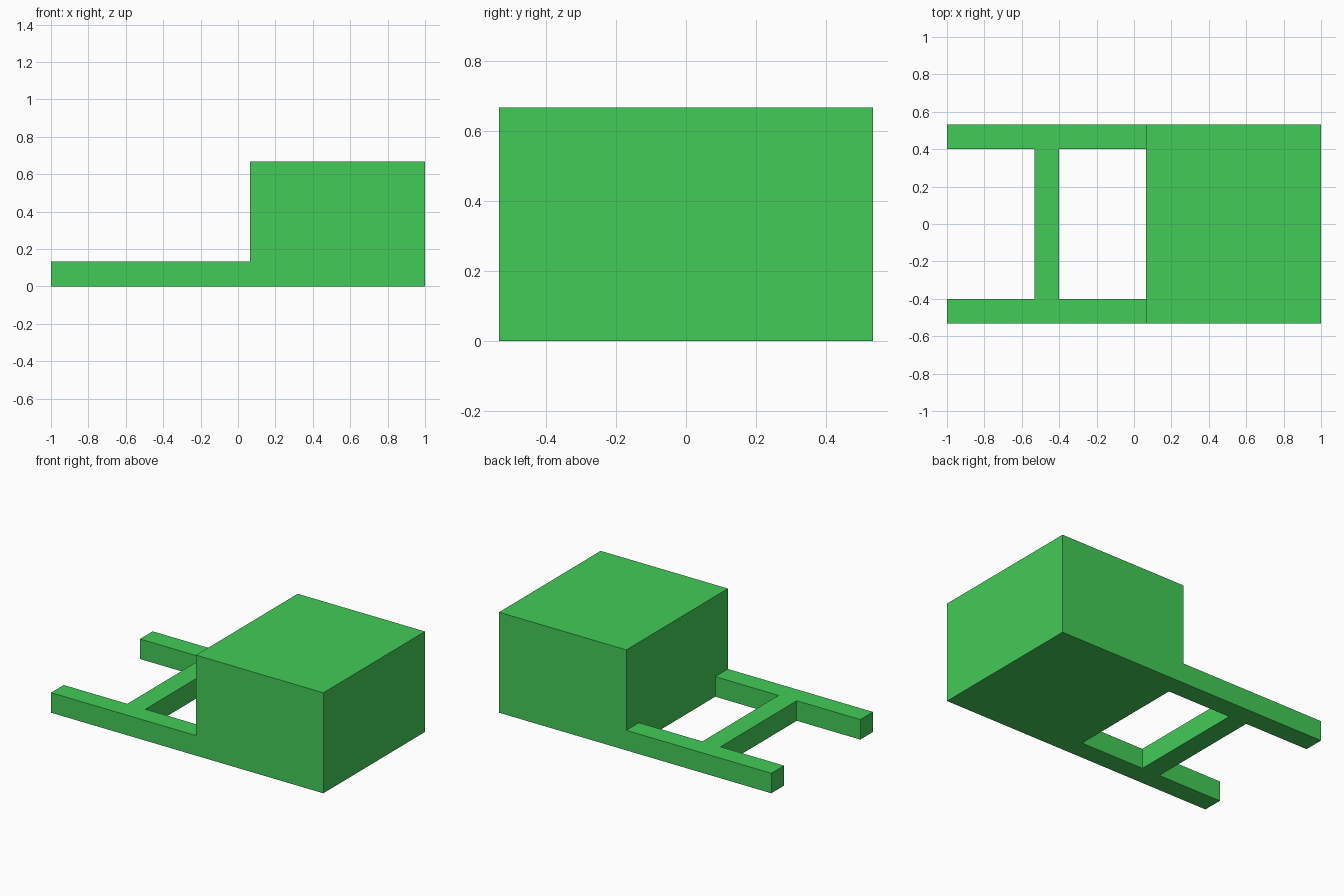
import bpy
from mathutils import Vector

if "Cube" in bpy.data.objects:
    bpy.data.objects.remove(bpy.data.objects["Cube"])

HALF_W = 0.533      # half the overall width
BEAM = 0.133        # square beam thickness
BODY_X = 0.065      # where the body meets the rails

green = bpy.data.materials.new("green")
green.diffuse_color = (0.055, 0.60, 0.095, 1)
green.use_nodes = True
green.node_tree.nodes["Principled BSDF"].inputs["Base Color"].default_value = green.diffuse_color


def box(name, lo, hi):
    """Axis-aligned block between two opposite corners."""
    lo, hi = Vector(lo), Vector(hi)
    bpy.ops.mesh.primitive_cube_add(size=1, location=(lo + hi) / 2)
    ob = bpy.context.object
    ob.name = name
    ob.scale = hi - lo
    bpy.ops.object.transform_apply(location=False, rotation=False, scale=True)
    ob.data.materials.append(green)
    return ob


# Large body block
box("body", (BODY_X, -HALF_W, 0), (1, HALF_W, 0.667))

# Two side rails, flush with the body sides
inner = HALF_W - BEAM
for name, y in (("rail_front", -HALF_W), ("rail_back", inner)):
    box(name, (-1, y, 0), (BODY_X, y + BEAM, BEAM))

# Crossbar between the rails
box("crossbar", (-0.533, -inner, 0), (-0.40, inner, BEAM))
